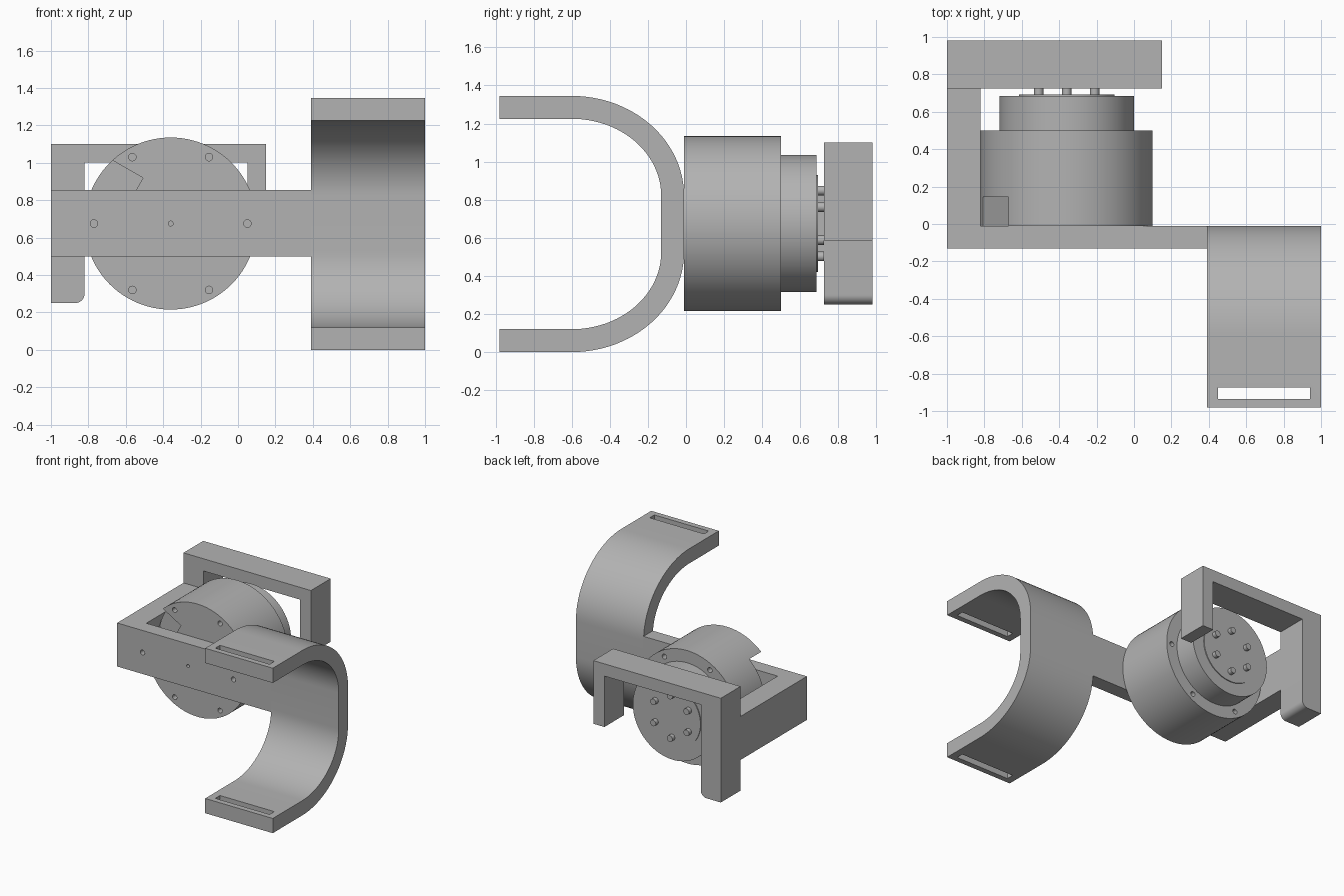
import bpy, bmesh
from math import sin, cos, pi, radians
from mathutils import Matrix, Vector

default = bpy.data.objects.get("Cube")
if default:
    bpy.data.objects.remove(default, do_unlink=True)

grey = bpy.data.materials.new("plain grey")
grey.use_nodes = True
colour = (0.45, 0.45, 0.45, 1)
grey.diffuse_color = colour
grey.node_tree.nodes["Principled BSDF"].inputs["Base Color"].default_value = colour

MID = 0.675                       # height of the motor axis
AXIS = Vector((-0.36, 0, MID))


def make(name, bm):
    bmesh.ops.recalc_face_normals(bm, faces=bm.faces)
    mesh = bpy.data.meshes.new(name)
    bm.to_mesh(mesh)
    bm.free()
    obj = bpy.data.objects.new(name, mesh)
    bpy.context.collection.objects.link(obj)
    mesh.materials.append(grey)
    return obj


def add_box(bm, lo, hi, matrix=Matrix()):
    lo, hi = Vector(lo), Vector(hi)
    place = Matrix.Translation((lo + hi) / 2) @ Matrix.Diagonal((*(hi - lo), 1))
    bmesh.ops.create_cube(bm, size=1, matrix=matrix @ place)


def add_rod(bm, x, z, radius, y0, y1, sides=24):
    """Cylinder lying along y."""
    place = Matrix.Translation((x, (y0 + y1) / 2, z)) @ Matrix.Rotation(pi / 2, 4, 'X')
    bmesh.ops.create_cone(bm, cap_ends=True, segments=sides, radius1=radius,
                          radius2=radius, depth=y1 - y0, matrix=place)


def prism(name, points, depth):
    """Closed 3D outline pushed along the depth vector."""
    bm = bmesh.new()
    face = bm.faces.new([bm.verts.new(p) for p in points])
    out = bmesh.ops.extrude_face_region(bm, geom=[face])["geom"]
    bmesh.ops.translate(bm, vec=depth,
                        verts=[v for v in out if isinstance(v, bmesh.types.BMVert)])
    if face.is_valid and all(len(e.link_faces) > 2 for e in face.edges):
        bm.faces.remove(face)
    return make(name, bm)


def cut(obj, bm):
    """Subtract the shapes in bm from obj."""
    cutter = make("cutter", bm)
    cutter.hide_render = True
    mod = obj.modifiers.new("cut", 'BOOLEAN')
    mod.object, mod.operation, mod.solver = cutter, 'DIFFERENCE', 'EXACT'
    select(obj)
    bpy.ops.object.modifier_apply(modifier=mod.name)
    bpy.data.objects.remove(cutter, do_unlink=True)


def select(obj):
    bpy.ops.object.select_all(action='DESELECT')
    obj.select_set(True)
    bpy.context.view_layer.objects.active = obj


def smooth(obj):
    select(obj)
    bpy.ops.object.shade_smooth_by_angle(angle=radians(30))


def ring(radius, start=0):
    """Six positions around the motor axis."""
    for i in range(6):
        a = radians(start + 60 * i)
        yield AXIS.x + radius * cos(a), MID + radius * sin(a)


# Curved arm cuff: a thick U, elliptical at its corners
def u_path(half_height, depth, rise):
    centre = half_height - rise
    quarter = [(-0.6 + depth * sin(t), centre + rise * cos(t))
               for t in (pi / 2 * i / 24 for i in range(25))]
    upper = [(-0.98, half_height)] + quarter
    return upper + [(y, -z) for y, z in reversed(upper)]


outline = u_path(0.6725, 0.59, 0.525) + u_path(0.5525, 0.47, 0.405)[::-1]
cuff = prism("arm_cuff", [(0.39, y, 0.6725 + z) for y, z in outline], (0.61, 0, 0))
slots = bmesh.new()
add_box(slots, (0.45, -0.935, -0.2), (0.94, -0.875, 1.6))
cut(cuff, slots)
smooth(cuff)

# Front bar with screw holes
bm = bmesh.new()
add_box(bm, (-1, -0.13, 0.5), (0.39, -0.01, 0.855))
bar = make("front_bar", bm)
holes = bmesh.new()
for x, r in ((-0.77, 0.02), (AXIS.x, 0.013), (0.05, 0.02)):
    add_rod(holes, x, MID, r, -0.2, 0.1)
cut(bar, holes)
smooth(bar)

# Side bar joining the front bar to the rear frame
bm = bmesh.new()
add_box(bm, (-1, -0.01, 0.5), (-0.82, 0.725, 0.855))
make("side_bar", bm)

# Rear hooked frame with one long rounded leg and one short leg
rounded = [(-0.87 + 0.05 * cos(a), 0.3 + 0.05 * sin(a))
           for a in (-pi / 2 * i / 8 for i in range(9))]
hook = [(-1, 0.25), (-1, 1.1), (0.15, 1.1), (0.15, 0.585), (0.05, 0.585),
        (0.05, 1.0), (-0.82, 1.0)] + rounded
smooth(prism("rear_frame", [(x, 0.725, z) for x, z in hook], (0, 0.255, 0)))

# Motor body with a cable notch and screw holes at both ends
bm = bmesh.new()
add_rod(bm, AXIS.x, MID, 0.46, -0.01, 0.5, 96)
body = make("motor_body", bm)
notch = bmesh.new()
add_box(notch, (0.25, -0.1, -0.137), (0.6, 0.145, 0.137),
        Matrix.Translation(AXIS) @ Matrix.Rotation(radians(-150), 4, 'Y'))
cut(body, notch)
holes = bmesh.new()
for x, z in ring(0.41):
    add_rod(holes, x, z, 0.02, -0.1, 0.06)
    add_rod(holes, x, z, 0.02, 0.42, 0.6)
cut(body, holes)
smooth(body)

# Motor rear collar, output disc and pins
for name, radius, y0, y1 in (("motor_collar", 0.36, 0.5, 0.685),
                             ("output_disc", 0.255, 0.685, 0.692)):
    bm = bmesh.new()
    add_rod(bm, AXIS.x, MID, radius, y0, y1, 96)
    smooth(make(name, bm))
bm = bmesh.new()
for x, z in ring(0.173, 30):
    add_rod(bm, x, z, 0.025, 0.69, 0.725)
smooth(make("output_pins", bm))
